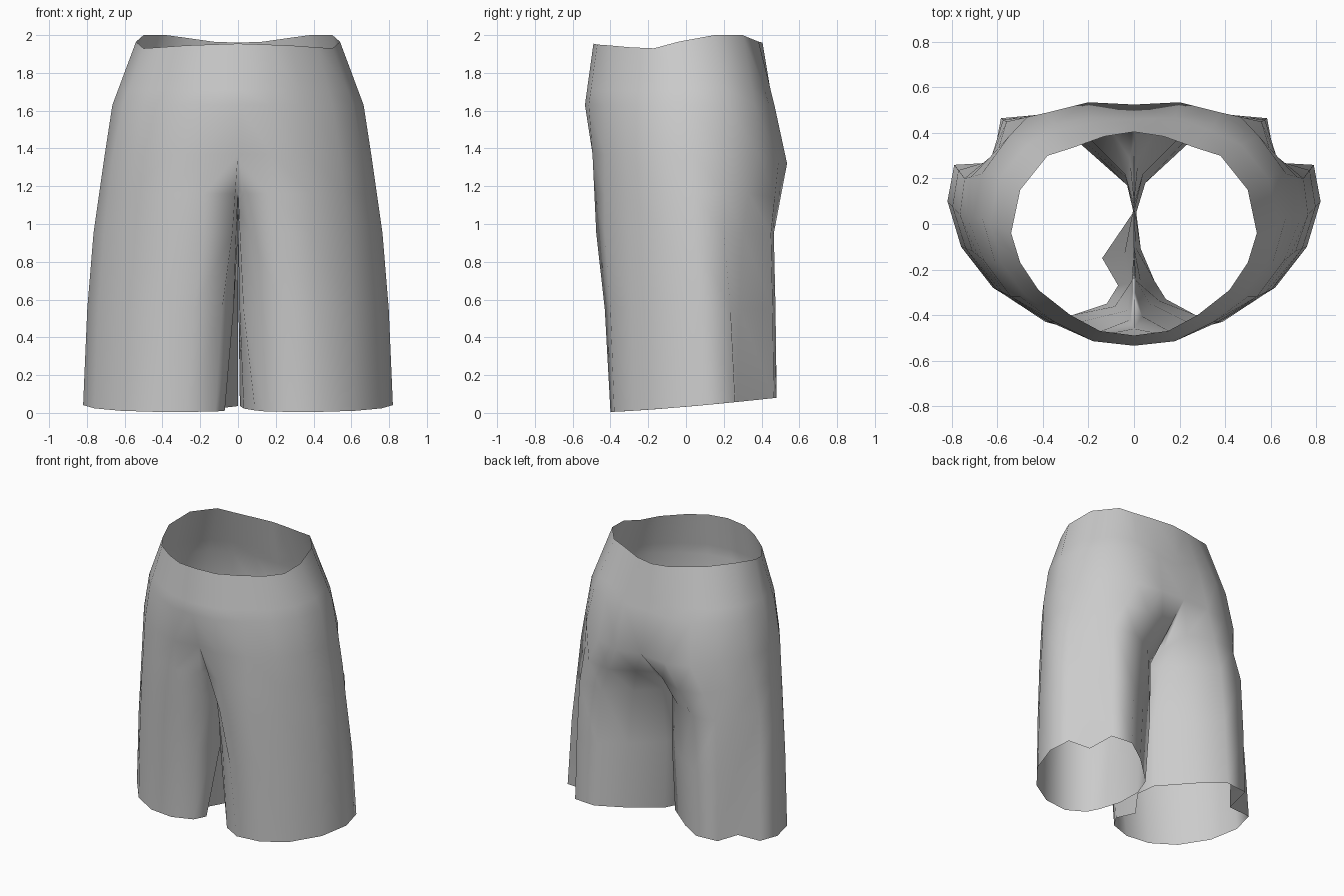
import bpy, bmesh

if "Cube" in bpy.data.objects:
    bpy.data.objects.remove(bpy.data.objects["Cube"])

# Half cross-sections, front centre round the outside to back centre (x, y)
waist = [(0, -.49), (.15, -.47), (.28, -.4), (.42, -.29), (.5, -.17), (.54, -.04),
         (.5, .15), (.38, .3), (.27, .335), (.13, .385), (0, .405)]
waist_z = [1.955, 1.95, 1.945, 1.935, 1.93, 1.965, 2, 2, 1.985, 1.965, 1.96]
hip = [(0, -.535), (.18, -.515), (.35, -.43), (.5, -.32), (.61, -.17), (.665, .02),
       (.62, .22), (.5, .365), (.35, .44), (.18, .468), (0, .46)]
seat = [(0, -.46), (.18, -.495), (.37, -.43), (.54, -.32), (.66, -.16), (.705, .03),
        (.67, .22), (.55, .385), (.38, .49), (.2, .535), (0, .525)]
seat_z = [1.37] * 8 + [1.33, 1.32, 1.33]
# Crotch seam, back to front (y, z)
seam = [(.36, 1.17), (.1, 1.03), (-.12, 1.03), (-.33, 1.18)]
# Closed leg sections: outside run, then the inner leg
thigh = [(.18, -.475), (.39, -.43), (.58, -.3), (.71, -.12), (.765, .04),
         (.745, .2), (.625, .3), (.56, .45), (.37, .465), (.18, .36)]
thigh_in = [(.04, .22), (.0, .08), (.0, -.1), (.01, -.25)]
hem = [(.27, -.4), (.45, -.38), (.62, -.28), (.76, -.1), (.82, .1),
       (.79, .26), (.615, .27), (.585, .465), (.42, .48), (.25, .365)]
# The legs hang differently at the inner front: right 1, left -1
thigh_front = {1: (.07, -.35), -1: (.03, -.38)}
hem_front = {1: (.14, -.33), -1: (.12, -.35)}
hem_in = {1: [(.05, .18), (.01, .05), (.03, -.11), (.09, -.25)],
          -1: [(.03, .17), (.0, .04), (.14, -.15), (.07, -.27)]}


def hem_z(y):
    return .005 + .075 * (max(y + .41, 0) / .89) ** 1.3


def blend(a, b, t):
    return [tuple(p + (q - p) * t for p, q in zip(u, v)) for u, v in zip(a, b)]


def bridge(bm, a, b, closed):
    n = len(b) if closed else len(b) - 1
    for i in range(n):
        j = (i + 1) % len(b)
        bm.faces.new((a[i], a[j], b[j], b[i]))


bm = bmesh.new()
for side in (1, -1):
    def ring(points):
        return [bm.verts.new((side * x, y, z)) for x, y, z in points]

    # Waist, hip and seat
    top = [(x, y, z) for (x, y), z in zip(waist, waist_z)]
    mid = [(x, y, 1.63) for x, y in hip]
    low = [(x, y, z) for (x, y), z in zip(seat, seat_z)]
    upper = [ring(top), ring(blend(top, mid, .75)), ring(mid), ring(low)]
    for a, b in zip(upper, upper[1:]):
        bridge(bm, a, b, False)

    # Leg from the crotch seam down to the hem
    crotch = low + [(0, y, z) for y, z in seam]
    upper_leg = [(x, y, .95) for x, y in [thigh_front[side]] + thigh + thigh_in]
    bottom = [(x, y, hem_z(y)) for x, y in [hem_front[side]] + hem + hem_in[side]]
    lower_leg = [(x, y, .55) for x, y, z in blend(upper_leg, bottom, .6)]
    # Inner leg stays nearly closed at mid height
    lower_leg[11:] = [(x * .5, y, z) for x, y, z in lower_leg[11:]]
    # Fold under the seat
    fold = blend(crotch, upper_leg, .5)
    for i in (6, 7, 10):
        fold[i] = blend([crotch[i]], [upper_leg[i]], .6)[0][:2] + (fold[i][2],)
    rings = [upper[-1] + ring(crotch[11:])]
    rings += [ring(r) for r in (fold, upper_leg, lower_leg, bottom)]
    for a, b in zip(rings, rings[1:]):
        bridge(bm, a, b, True)

# Join the halves along the centre seam
bmesh.ops.remove_doubles(bm, verts=[v for v in bm.verts if v.co.z > 1.02 and abs(v.co.x) < .0005], dist=.001)
bmesh.ops.recalc_face_normals(bm, faces=bm.faces)
for f in bm.faces:
    f.smooth = True
me = bpy.data.meshes.new("shorts")
bm.to_mesh(me)
bm.free()
shorts = bpy.data.objects.new("shorts", me)
bpy.context.collection.objects.link(shorts)
